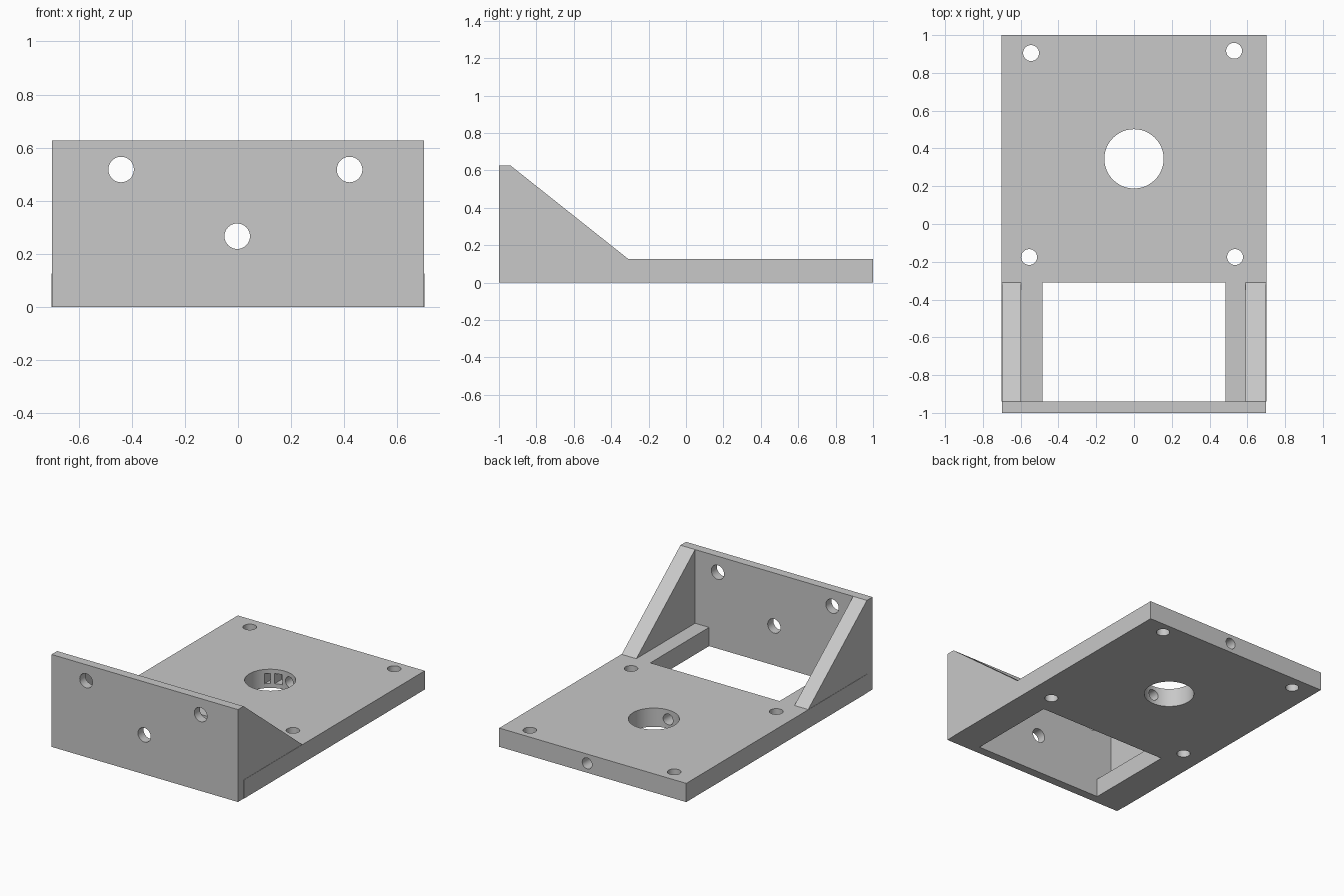
import bpy
import bmesh
from math import radians
from mathutils import Vector

cube = bpy.data.objects.get("Cube")
if cube:
    bpy.data.objects.remove(cube, do_unlink=True)

grey = bpy.data.materials.new("plain grey")
grey.use_nodes = True
grey.diffuse_color = (0.58, 0.58, 0.58, 1)
grey.node_tree.nodes["Principled BSDF"].inputs["Base Color"].default_value = grey.diffuse_color

HALF_W, THICK, HEIGHT = 0.70, 0.127, 0.627
PLATE_BACK, WINDOW_BACK = -0.94, -0.31
BORE_C = Vector((0, 0.345, THICK / 2))


def finish(name, bm):
    bmesh.ops.recalc_face_normals(bm, faces=bm.faces)
    mesh = bpy.data.meshes.new(name)
    bm.to_mesh(mesh)
    bm.free()
    mesh.materials.append(grey)
    obj = bpy.data.objects.new(name, mesh)
    bpy.context.collection.objects.link(obj)
    return obj


def prism(name, points, offset):
    """Extrude a flat outline along an offset."""
    bm = bmesh.new()
    face = bm.faces.new([bm.verts.new(p) for p in points])
    ext = bmesh.ops.extrude_face_region(bm, geom=[face])
    moved = [v for v in ext["geom"] if isinstance(v, bmesh.types.BMVert)]
    bmesh.ops.translate(bm, verts=moved, vec=offset)
    return finish(name, bm)


def box(name, x0, x1, y0, y1, z0, z1):
    outline = [(x0, y0, z0), (x1, y0, z0), (x1, y1, z0), (x0, y1, z0)]
    return prism(name, outline, (0, 0, z1 - z0))


def rod(start, end, radius):
    """Round cutter between two points."""
    start, end = Vector(start), Vector(end)
    bm = bmesh.new()
    bmesh.ops.create_cone(bm, cap_ends=True, segments=48, radius1=radius,
                          radius2=radius, depth=(end - start).length)
    turn = (end - start).to_track_quat("Z", "Y").to_matrix().to_4x4()
    bmesh.ops.transform(bm, matrix=turn, verts=bm.verts)
    bmesh.ops.translate(bm, verts=bm.verts, vec=(start + end) / 2)
    return finish("hole_cutter", bm)


def cut(obj, cutters):
    bpy.context.view_layer.objects.active = obj
    for cutter in cutters:
        mod = obj.modifiers.new("cut", "BOOLEAN")
        mod.operation, mod.solver, mod.object = "DIFFERENCE", "EXACT", cutter
        bpy.ops.object.modifier_apply(modifier=mod.name)
        bpy.data.objects.remove(cutter, do_unlink=True)


def soften(obj):
    bpy.ops.object.select_all(action="DESELECT")
    obj.select_set(True)
    bpy.context.view_layer.objects.active = obj
    bpy.ops.object.shade_smooth_by_angle(angle=radians(30))


# Base: U-shaped rails around the open window, joined to the long plate
w, inner = HALF_W + 0.002, 0.485
outline = [(-w, PLATE_BACK), (-inner, PLATE_BACK), (-inner, WINDOW_BACK), (inner, WINDOW_BACK),
           (inner, PLATE_BACK), (w, PLATE_BACK), (w, 1), (-w, 1)]
base = prism("base_plate", [(x, y, 0) for x, y in outline], (0, 0, THICK))

# Large round opening, corner screw holes
cutters = [rod((0, BORE_C.y, -0.1), (0, BORE_C.y, 0.3), 0.157)]
for x, y in [(-0.545, 0.905), (0.53, 0.917), (-0.555, -0.175), (0.535, -0.175)]:
    cutters.append(rod((x, y, -0.1), (x, y, 0.3), 0.042))

# Cross bores through the edge, and two small pockets inside the opening
cutters.append(rod((0.042, BORE_C.y, BORE_C.z), (0.042, 1.1, BORE_C.z), 0.037))
cutters.append(rod((0, -0.4, BORE_C.z), (0, BORE_C.y, BORE_C.z), 0.037))
for x0, x1 in [(-0.117, -0.088), (-0.066, -0.015)]:
    cutters.append(box("pocket_cutter", x0, x1, 0.4, 0.56, 0.03, 0.098))
cut(base, cutters)
soften(base)

# Upright front plate with three holes
front = box("front_plate", -HALF_W, HALF_W, -1, PLATE_BACK, 0, HEIGHT)
cut(front, [rod((x, -1.1, z), (x, -0.8, z), 0.048)
            for x, z in [(-0.44, 0.518), (0.42, 0.518), (-0.003, 0.267)]])
soften(front)

# Triangular side gussets
for name, x0, x1 in [("left_gusset", 0.59, HALF_W), ("right_gusset", -HALF_W, -0.597)]:
    prism(name, [(x0, PLATE_BACK, THICK), (x0, WINDOW_BACK, THICK), (x0, PLATE_BACK, HEIGHT)],
          (x1 - x0, 0, 0))
